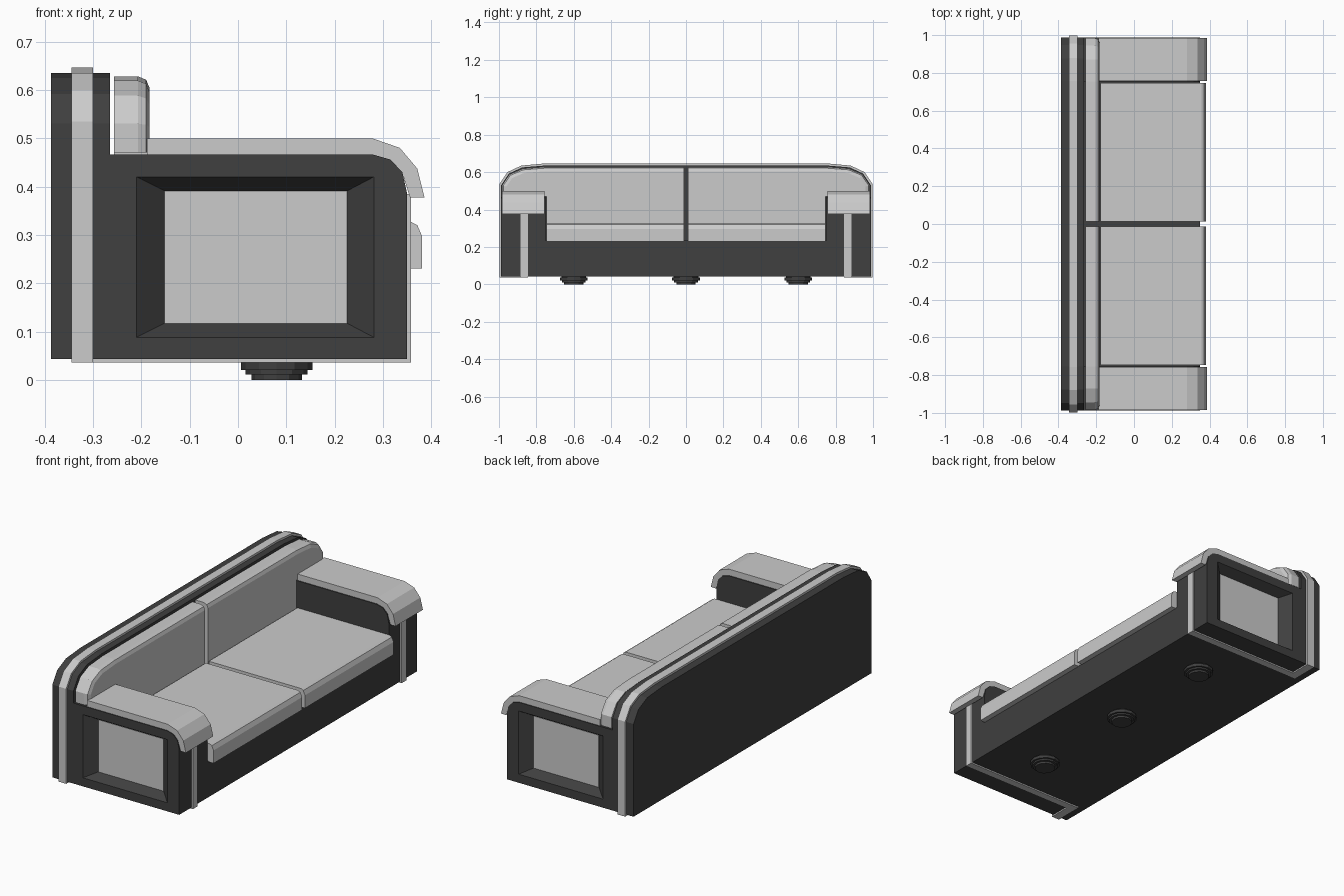
import bpy, bmesh
from mathutils import Vector

if "Cube" in bpy.data.objects:
    bpy.data.objects.remove(bpy.data.objects["Cube"])

dark = bpy.data.materials.new("dark_fabric")
dark.diffuse_color = (0.05, 0.05, 0.05, 1)
dark.use_nodes = True
dark.node_tree.nodes["Principled BSDF"].inputs["Base Color"].default_value = dark.diffuse_color


def finish(name, bm, mat=None):
    bmesh.ops.recalc_face_normals(bm, faces=bm.faces)
    me = bpy.data.meshes.new(name)
    bm.to_mesh(me)
    bm.free()
    ob = bpy.data.objects.new(name, me)
    bpy.context.collection.objects.link(ob)
    if mat:
        me.materials.append(mat)
    return ob


def prism(pts, axis, a, b):
    """Extrude a 2D outline along x (outline is y,z) or y (outline is x,z)."""
    bm = bmesh.new()
    put = (lambda p: (a, p[0], p[1])) if axis == 'x' else (lambda p: (p[0], a, p[1]))
    f = bm.faces.new([bm.verts.new(put(p)) for p in pts])
    r = bmesh.ops.extrude_face_region(bm, geom=[f])
    d = Vector((b - a, 0, 0)) if axis == 'x' else Vector((0, b - a, 0))
    bmesh.ops.translate(bm, vec=d, verts=[v for v in r['geom'] if isinstance(v, bmesh.types.BMVert)])
    return bm


def rect(u0, u1, v0, v1):
    return [(u0, v0), (u1, v0), (u1, v1), (u0, v1)]


def mirrored(half):
    return half + [(-u, v) for u, v in reversed(half)]


# back panel with rounded shoulders
finish("back_panel", prism(mirrored([(0.988, 0.043), (0.988, 0.53), (0.947, 0.592), (0.875, 0.625), (0.755, 0.635)]),
                           'x', -0.387, -0.265), dark)

# trim band running over the back and tucking under its ends
finish("back_trim", prism(mirrored([(0.845, 0.055), (0.845, 0.036), (0.998, 0.036), (0.998, 0.535), (0.955, 0.6),
                                    (0.88, 0.635), (0.757, 0.646)]), 'x', -0.345, -0.3))

# base between the arms
finish("base", prism(rect(-0.267, 0.35, 0.043, 0.235), 'y', -0.76, 0.76), dark)

arm = [(-0.267, 0.043), (0.35, 0.043), (0.35, 0.385), (0.34, 0.43), (0.315, 0.456), (0.28, 0.466), (-0.267, 0.466)]
pad = [(-0.188, 0.464), (0.28, 0.464), (0.315, 0.454), (0.34, 0.428), (0.356, 0.377), (0.386, 0.377),
       (0.371, 0.437), (0.335, 0.48), (0.28, 0.499), (-0.188, 0.499)]
strip = [(-0.31, 0.036), (0.358, 0.036), (0.358, 0.385), (0.345, 0.385), (0.345, 0.048), (-0.31, 0.048)]

for s, side in ((-1, "left"), (1, "right")):
    # arm body with sloped recess cut in its outer face
    body = finish(side + "_arm", prism(arm, 'y', s * 0.752, s * 0.988), dark)
    bm = bmesh.new()
    loops = []
    for y, r in ((1.008, rect(-0.239, 0.308, 0.074, 0.4335)), (0.988, rect(-0.21, 0.281, 0.088, 0.42)),
                 (0.94, rect(-0.152, 0.226, 0.117, 0.391))):
        loops.append([bm.verts.new((x, s * y, z)) for x, z in r])
    for lo, hi in zip(loops, loops[1:]):
        for i in range(4):
            j = (i + 1) % 4
            bm.faces.new((lo[i], lo[j], hi[j], hi[i]))
    bm.faces.new(loops[0])
    bm.faces.new(loops[-1])
    cutter = finish("recess_cutter", bm)
    cutter.hide_render = True
    mod = body.modifiers.new("recess", 'BOOLEAN')
    mod.operation, mod.solver, mod.object = 'DIFFERENCE', 'EXACT', cutter
    bpy.context.view_layer.objects.active = body
    bpy.ops.object.modifier_apply(modifier="recess")
    bpy.data.objects.remove(cutter)
    # inset panel on the recess floor
    finish(side + "_arm_panel", prism(rect(-0.152, 0.226, 0.117, 0.391), 'y', s * 0.93, s * 0.942))
    # arm pad and trim strip down the front and underneath
    finish(side + "_arm_pad", prism(pad, 'y', s * 0.757, s * 0.984))
    finish(side + "_arm_trim", prism(strip, 'y', s * 0.846, s * 0.886))

    # seat cushion with rolled front edge
    seat = [(-0.178, 0.233), (0.352, 0.233), (0.352, 0.23), (0.381, 0.23), (0.381, 0.297), (0.371, 0.32),
            (0.358, 0.327), (-0.178, 0.327)]
    finish(side + "_seat_cushion", prism(seat, 'y', s * 0.012, s * 0.747))

    # back cushion, notched over the arm, softened along the front top edge
    outline = [(0.012, 0.235), (0.747, 0.235), (0.747, 0.47), (0.984, 0.47), (0.984, 0.53), (0.944, 0.588),
               (0.872, 0.619), (0.755, 0.628), (0.012, 0.628)]
    bm = prism([(s * y, z) for y, z in outline], 'x', -0.257, -0.183)
    soft = [e for e in bm.edges if all(v.co.x > -0.2 for v in e.verts)
            and all(v.co.z > 0.5 or (abs(v.co.y) > 0.98) for v in e.verts)]
    bmesh.ops.bevel(bm, geom=soft, offset=0.024, segments=2, profile=0.5, affect='EDGES')
    finish(side + "_back_cushion", bm)

# stepped round feet
for i, y in enumerate((-0.6, 0, 0.6)):
    bm = bmesh.new()
    for r, z0, z1 in ((0.052, 0, 0.012), (0.064, 0.011, 0.021), (0.074, 0.02, 0.036), (0.066, 0.035, 0.045)):
        c = bmesh.ops.create_cone(bm, cap_ends=True, segments=12, radius1=r, radius2=r, depth=z1 - z0)
        bmesh.ops.translate(bm, vec=(0.08, y, (z0 + z1) / 2), verts=c['verts'])
    finish("foot_%d" % (i + 1), bm, dark)
